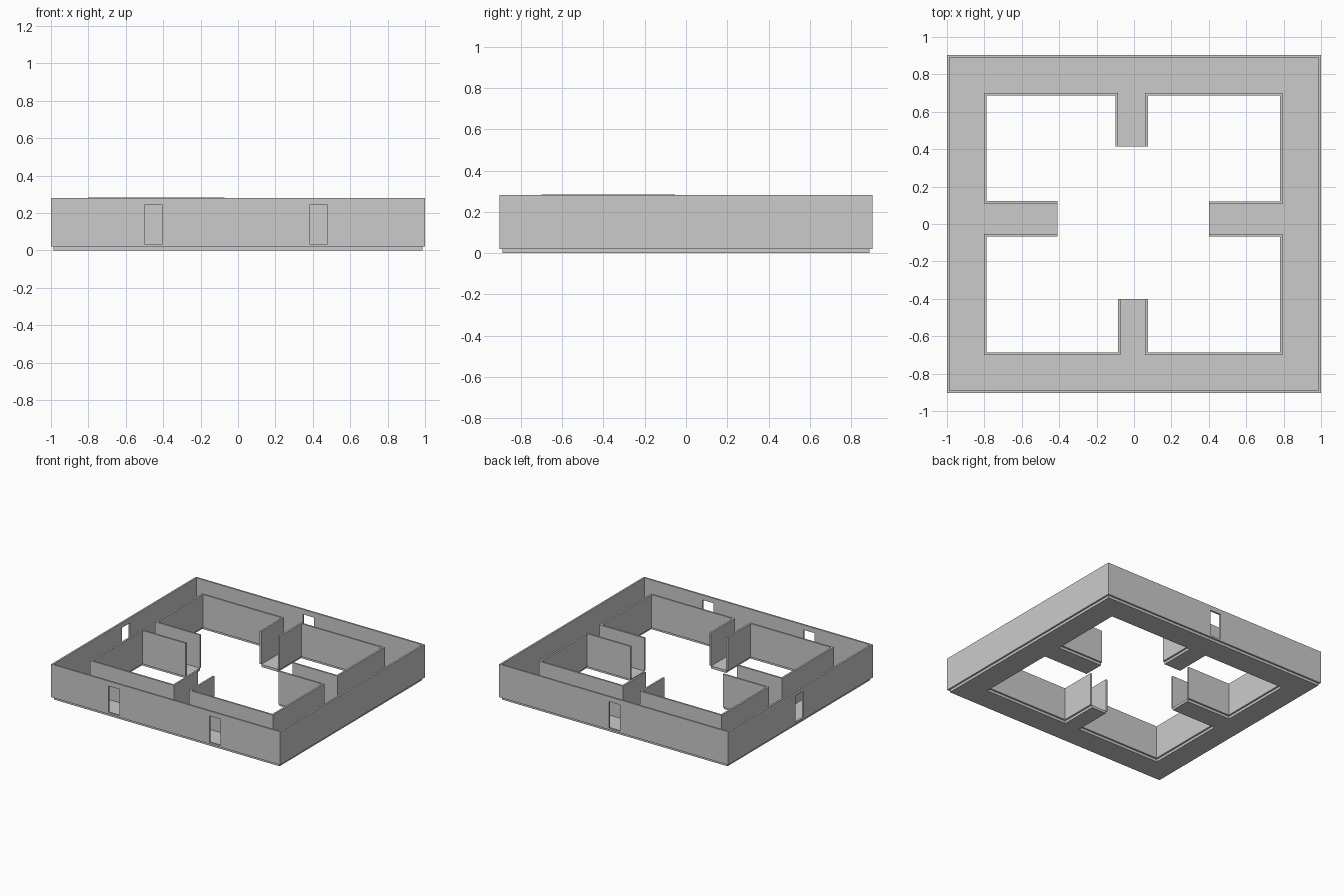
import bpy, bmesh

if "Cube" in bpy.data.objects:
    bpy.data.objects.remove(bpy.data.objects["Cube"])

Z0, Z1 = 0.02, 0.281     # wall bottom and top
T = 0.014                # wall thickness
W, D = 1.0, 0.904        # outer half sizes
FX, FY = W - T, D - T    # floor outer half sizes


def prism(name, pts, z0, z1):
    """Extrude a flat outline from z0 up to z1."""
    bm = bmesh.new()
    face = bm.faces.new([bm.verts.new((x, y, z0)) for x, y in pts])
    top = bmesh.ops.extrude_face_region(bm, geom=[face])["geom"]
    bmesh.ops.translate(bm, vec=(0, 0, z1 - z0),
                        verts=[v for v in top if isinstance(v, bmesh.types.BMVert)])
    bmesh.ops.recalc_face_normals(bm, faces=bm.faces)
    mesh = bpy.data.meshes.new(name)
    bm.to_mesh(mesh)
    bm.free()
    ob = bpy.data.objects.new(name, mesh)
    bpy.context.collection.objects.link(ob)
    return ob


def box(name, x0, x1, y0, y1, z0, z1):
    return prism(name, [(x0, y0), (x1, y0), (x1, y1), (x0, y1)], z0, z1)


def cut(wall, *bounds):
    """Cut a doorway through a wall."""
    cutter = box("doorway_cutter", *bounds, 0.034, 0.242)
    cutter.hide_render = True
    cutter.hide_viewport = True
    cutter.display_type = 'WIRE'
    mod = wall.modifiers.new("doorway", 'BOOLEAN')
    mod.operation = 'DIFFERENCE'
    mod.solver = 'EXACT'
    mod.object = cutter


# inner edges of the ring floor
XL, XR, Y = -0.802, 0.794, 0.70

# ring floor
box("front_floor", -FX, FX, -FY, -Y, 0, Z0)
box("back_floor", -FX, FX, Y, FY, 0, Z0)
box("left_floor", -FX, XL, -Y, Y, 0, Z0)
box("right_floor", XR, FX, -Y, Y, 0, Z0)

# stub passage floors reaching into the courtyard
box("left_passage_floor", XL, -0.41, -0.054, 0.110, 0, Z0)
box("right_passage_floor", 0.401, XR, -0.054, 0.106, 0, Z0)
box("back_passage_floor", -0.086, 0.060, 0.414, Y, 0, Z0)
box("front_passage_floor", -0.071, 0.060, -Y, -0.40, 0, Z0)

# outer walls
front = box("front_wall", -W, W, -D, -FY, Z0, Z1)
back = box("back_wall", -W, W, FY, D, Z0, Z1)
left = box("left_wall", -W, -FX, -FY, FY, Z0, Z1)
box("right_wall", FX, W, -FY, FY, Z0, Z1)

# doorways: two in front, one at the back, one at the left
cut(front, -0.50, -0.404, -D - 0.05, -FY + 0.05)
cut(front, 0.382, 0.478, -D - 0.05, -FY + 0.05)
cut(back, -0.055, 0.04, FY - 0.05, D + 0.05)
cut(left, -W - 0.05, -FX + 0.05, -0.04, 0.06)


def courtyard_wall(name, x, y, px, py, ex, ey, top=Z1):
    """Folded wall of one quadrant: passage side, ring corner, passage side."""
    dx = T if x > 0 else -T
    dy = T if y > 0 else -T
    outer = [(ex, py), (x, py), (x, y), (px, y), (px, ey)]
    inner = [(px + dx, ey), (px + dx, y - dy), (x - dx, y - dy),
             (x - dx, py + dy), (ex, py + dy)]
    prism(name, outer + inner, Z0, top)


# courtyard walls, the front left one a touch taller
courtyard_wall("courtyard_wall_back_right", XR, Y, 0.060, 0.106, 0.401, 0.414)
courtyard_wall("courtyard_wall_back_left", XL, Y, -0.086, 0.110, -0.41, 0.414)
courtyard_wall("courtyard_wall_front_right", XR, -Y, 0.060, -0.054, 0.401, -0.40)
courtyard_wall("courtyard_wall_front_left", XL, -Y, -0.071, -0.054, -0.41, -0.40, 0.284)
